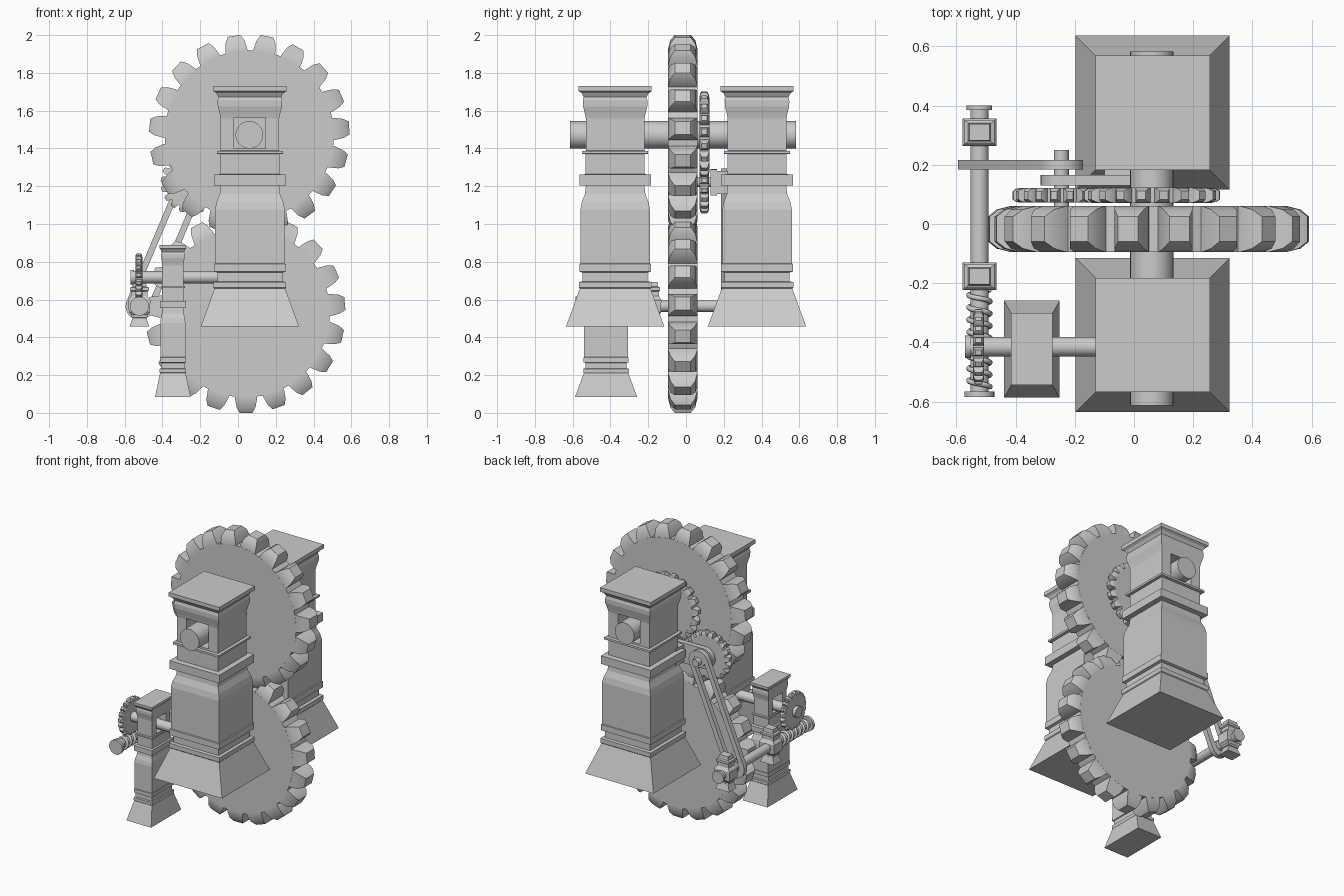
import bpy, bmesh
from math import sin, cos, pi, radians, atan2
from mathutils import Vector, Matrix

if "Cube" in bpy.data.objects:
    bpy.data.objects.remove(bpy.data.objects["Cube"])


def add(name, bm, loc=(0, 0, 0), smooth=False):
    bmesh.ops.recalc_face_normals(bm, faces=bm.faces)
    me = bpy.data.meshes.new(name)
    bm.to_mesh(me)
    bm.free()
    ob = bpy.data.objects.new(name, me)
    bpy.context.collection.objects.link(ob)
    ob.location = loc
    if smooth:
        shade(ob)
    return ob


def shade(ob):
    bpy.ops.object.select_all(action='DESELECT')
    ob.select_set(True)
    bpy.context.view_layer.objects.active = ob
    bpy.ops.object.shade_smooth_by_angle(angle=radians(30))


def copy(ob, name, loc, scale=(1, 1, 1), rz=0):
    c = ob.copy()
    c.name = name
    c.location, c.scale, c.rotation_euler = loc, scale, (0, 0, rz)
    bpy.context.collection.objects.link(c)
    return c


def loft(bm, rings):
    vs = [[bm.verts.new(p) for p in r] for r in rings]
    n = len(vs[0])
    for a, b in zip(vs, vs[1:]):
        for i in range(n):
            bm.faces.new((a[i], a[(i + 1) % n], b[(i + 1) % n], b[i]))
    bm.faces.new(vs[0][::-1])
    bm.faces.new(vs[-1])


def square_stack(profile, ky=1.0):
    bm = bmesh.new()
    loft(bm, [[(-w, -w * ky, z), (w, -w * ky, z), (w, w * ky, z), (-w, w * ky, z)]
              for w, z in profile])
    return bm


def rod(name, p, q, r, segs=32):
    p, q = Vector(p), Vector(q)
    bm = bmesh.new()
    d = q - p
    rot = d.to_track_quat('Z', 'Y').to_matrix().to_4x4()
    bmesh.ops.create_cone(bm, cap_ends=True, segments=segs, radius1=r, radius2=r,
                          depth=d.length, matrix=rot)
    return add(name, bm, (p + q) / 2, True)


def box(name, lo, hi):
    lo, hi = Vector(lo), Vector(hi)
    bm = bmesh.new()
    bmesh.ops.create_cube(bm, size=1, matrix=Matrix.Diagonal((*(hi - lo), 1)))
    return add(name, bm, (lo + hi) / 2)


# Toothed wheel: plain disc with tapered, bevelled teeth, axis along y
TEETH = 19


def wheel(name, loc, phase):
    bm = bmesh.new()
    bmesh.ops.create_cone(bm, cap_ends=True, segments=64, radius1=.448, radius2=.448,
                          depth=.155, matrix=Matrix.Rotation(pi / 2, 4, 'X'))
    for k in range(TEETH):
        a = radians(phase) + 2 * pi * k / TEETH
        rad, tan = Vector((cos(a), 0, sin(a))), Vector((-sin(a), 0, cos(a)))
        rings = []
        for r, t, y in ((.435, .058, .077), (.455, .058, .077), (.5, .05, .066), (.53, .034, .042)):
            rings.append([rad * r + tan * (t * s) + Vector((0, y * u, 0))
                          for s, u in ((-1, -1), (1, -1), (1, 1), (-1, 1))])
        loft(bm, rings)
    return add(name, bm, loc, True)


AX, AZ = .06, 1.472            # main axle
SX, SZ = -.245, 1.22           # pinion shaft
WX, WZ = -.522, .565           # worm shaft
big = wheel("upper_wheel", (AX, -.017, AZ), 4)
wheel("lower_wheel", (.038, -.017, .53), 5.3)
copy(big, "axle_gear", (AX, .097, AZ), (.434, .34, .434))
copy(big, "pinion_gear", (SX, .097, SZ), (.31, .32, .31))
copy(big, "worm_wheel", (-.525, -.415, .718), (.24, .235, .24), pi / 2)

# Stepped towers with a square window for the axle
profile = [(.26, 0), (.187, .2), (.192, .205), (.192, .235), (.172, .238), (.172, .285),
           (.19, .29), (.19, .33), (.184, .333), (.184, .62), (.176, .66), (.16, .70), (.155, .745),
           (.19, .747), (.19, .803), (.156, .806), (.156, .912), (.175, .914), (.175, .928),
           (.155, .93), (.155, 1.10), (.16, 1.125), (.17, 1.165), (.171, 1.195), (.166, 1.215),
           (.178, 1.235), (.193, 1.245), (.193, 1.272)]
tower = add("front_tower", square_stack(profile))
cutter = box("window_cutter", (-.083, -.5, .942), (.083, .5, 1.107))
cutter.hide_render = True
mod = tower.modifiers.new("window", 'BOOLEAN')
mod.operation, mod.solver, mod.object = 'DIFFERENCE', 'EXACT', cutter
bpy.ops.object.select_all(action='DESELECT')
tower.select_set(True)
bpy.context.view_layer.objects.active = tower
bpy.ops.object.modifier_apply(modifier="window")
bpy.data.objects.remove(cutter)
tower.location = (.063, -.375, .458)
copy(tower, "back_tower", (.063, .376, .458))
copy(tower, "small_tower", (-.345, -.423, .085), (.63, .362, .631), pi / 2)

# Shafts
rod("main_axle", (AX, -.613, AZ), (AX, .583, AZ), .073)
rod("side_shaft", (-.55, -.415, .718), (-.1, -.415, .718), .033)
rod("side_shaft_end", (-.57, -.415, .718), (-.55, -.415, .718), .038)
rod("pinion_shaft", (SX, .06, SZ), (SX, .25, SZ), .025)
rod("worm_shaft", (WX, -.575, WZ), (WX, .39, WZ), .031)
rod("worm_cap_front", (WX, -.585, WZ), (WX, -.565, WZ), .05)
rod("worm_cap_back", (WX, .385, WZ), (WX, .4, WZ), .043)

# Worm thread
curve = bpy.data.curves.new("worm_thread", 'CURVE')
curve.dimensions, curve.bevel_depth, curve.bevel_resolution = '3D', .009, 2
curve.use_fill_caps = True
turns, steps = 8, 20
sp = curve.splines.new('POLY')
sp.points.add(turns * steps)
for i, pt in enumerate(sp.points):
    a = 2 * pi * i / steps
    pt.co = (WX + .036 * cos(a), -.55 + .33 * i / (turns * steps), WZ + .036 * sin(a), 1)
bpy.context.collection.objects.link(bpy.data.objects.new("worm_thread", curve))

# Worm shaft bearings
bearing_profile = [(.052, 0), (.036, .045), (.042, .048), (.042, .06), (.056, .075), (.058, .14),
                   (.042, .16), (.042, .185), (.05, .19), (.05, .205), (.038, .21), (.034, .235)]
bearing = add("front_bearing", square_stack(bearing_profile, .8), (WX, -.177, .458))
copy(bearing, "back_bearing", (WX, .31, .458))

# Drive belt looping round worm shaft and pinion shaft
bm = bmesh.new()
ang = atan2(SZ - WZ, SX - WX)
loop = []
for cx, cz, start in ((SX, SZ, ang - pi / 2), (WX, WZ, ang + pi / 2)):
    for i in range(17):
        a = start + pi * i / 16
        loop.append((cx, cz, cos(a), sin(a)))
sections = [[bm.verts.new((cx + r * c, y, cz + r * s)) for r, y in
             ((.04, .184), (.073, .184), (.073, .217), (.04, .217))] for cx, cz, c, s in loop]
for j in range(len(sections)):
    p, q = sections[j], sections[(j + 1) % len(sections)]
    for i in range(4):
        bm.faces.new((p[i], p[(i + 1) % 4], q[(i + 1) % 4], q[i]))
add("drive_belt", bm, smooth=True)
for nm, x, z in (("upper_pulley", SX, SZ), ("lower_pulley", WX, WZ)):
    rod(nm, (x, .188, z), (x, .213, z), .042)

# Bracket arm carrying the pinion shaft from the back tower
rod("bracket_eye", (SX, .13, SZ), (SX, .165, SZ), .07)
box("bracket_arm", (SX, .13, SZ - .069), (.0, .165, SZ + .069))
box("bracket_root", (-.1, .15, SZ - .06), (.0, .25, SZ + .06))
